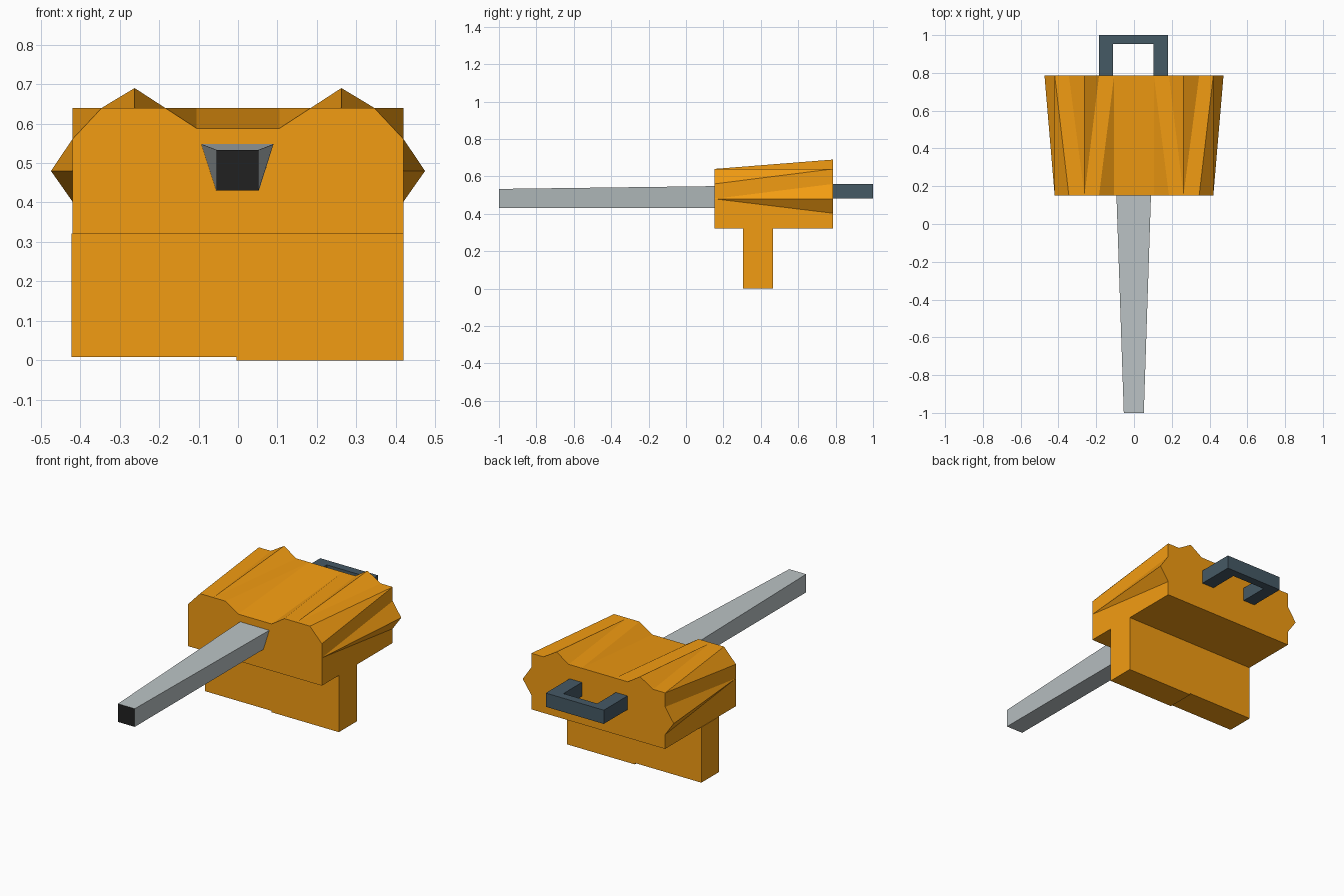
import bpy, bmesh

if "Cube" in bpy.data.objects:
    bpy.data.objects.remove(bpy.data.objects["Cube"])


def material(name, rgb):
    m = bpy.data.materials.new(name)
    m.diffuse_color = (*rgb, 1)
    m.use_nodes = True
    m.node_tree.nodes["Principled BSDF"].inputs["Base Color"].default_value = m.diffuse_color
    return m


ORANGE = material("orange_paint", (0.896, 0.333, 0.006))
STEEL = material("light_steel", (0.50, 0.55, 0.56))
SLATE = material("slate", (0.06, 0.10, 0.13))
BLACK = material("muzzle_black", (0.015, 0.015, 0.015))


def loft(name, ring_a, ring_b, mats):
    """Join two matching rings of 3D points and cap both ends."""
    bm = bmesh.new()
    a = [bm.verts.new(p) for p in ring_a]
    b = [bm.verts.new(p) for p in ring_b]
    cap = bm.faces.new(a)
    cap.material_index = len(mats) - 1
    bm.faces.new(b[::-1])
    n = len(a)
    for i in range(n):
        j = (i + 1) % n
        bm.faces.new((a[i], b[i], b[j], a[j]))
    # merged points turn the fanned quads into triangles
    bmesh.ops.remove_doubles(bm, verts=bm.verts[:], dist=1e-4)
    bmesh.ops.recalc_face_normals(bm, faces=bm.faces[:])
    me = bpy.data.meshes.new(name)
    bm.to_mesh(me)
    bm.free()
    for m in mats:
        me.materials.append(m)
    ob = bpy.data.objects.new(name, me)
    bpy.context.collection.objects.link(ob)
    return ob


def along_y(profile, y):
    return [(x, y, z) for x, z in profile]


def along_z(profile, z):
    return [(x, y, z) for x, y in profile]


def mirrored(half):
    return half + [(-x, z) for x, z in reversed(half)]


# Body: front profile fans out into ridges and side points at the back
front = [(.105, .588), (.185, .64), (.262, .64), (.262, .64), (.262, .64),
         (.345, .64), (.42, .56), (.42, .48), (.42, .48), (.42, .48), (.42, .322)]
back = [(.105, .64), (.105, .64), (.185, .64), (.262, .69), (.345, .64),
        (.42, .64), (.42, .64), (.42, .56), (.474, .48), (.42, .403), (.42, .322)]
loft("body", along_y(mirrored(front), 0.152), along_y(mirrored(back), 0.787), [ORANGE])

# Lower block in two halves, the left one ending slightly higher
for name, x0, x1, z0 in (("base_left", -.422, -.004, .008), ("base_right", -.004, .42, 0)):
    foot = [(x0, .305), (x1, .305), (x1, .465), (x0, .465)]
    loft(name, along_z(foot, z0), along_z(foot, .322), [ORANGE])

# Tapered barrel with a black front end
muzzle = [(-.054, .43), (.052, .43), (.052, .533), (-.054, .533)]
root = [(-.055, .43), (.053, .43), (.09, .548), (-.093, .548)]
loft("barrel", along_y(muzzle, -1), along_y(root, 0.155), [STEEL, BLACK])

# Rear grip handle
grip = [(-.184, .785), (-.184, 1), (.18, 1), (.18, .785),
        (.102, .785), (.102, .953), (-.11, .953), (-.11, .785)]
loft("handle", along_z(grip, .482), along_z(grip, .56), [SLATE])
